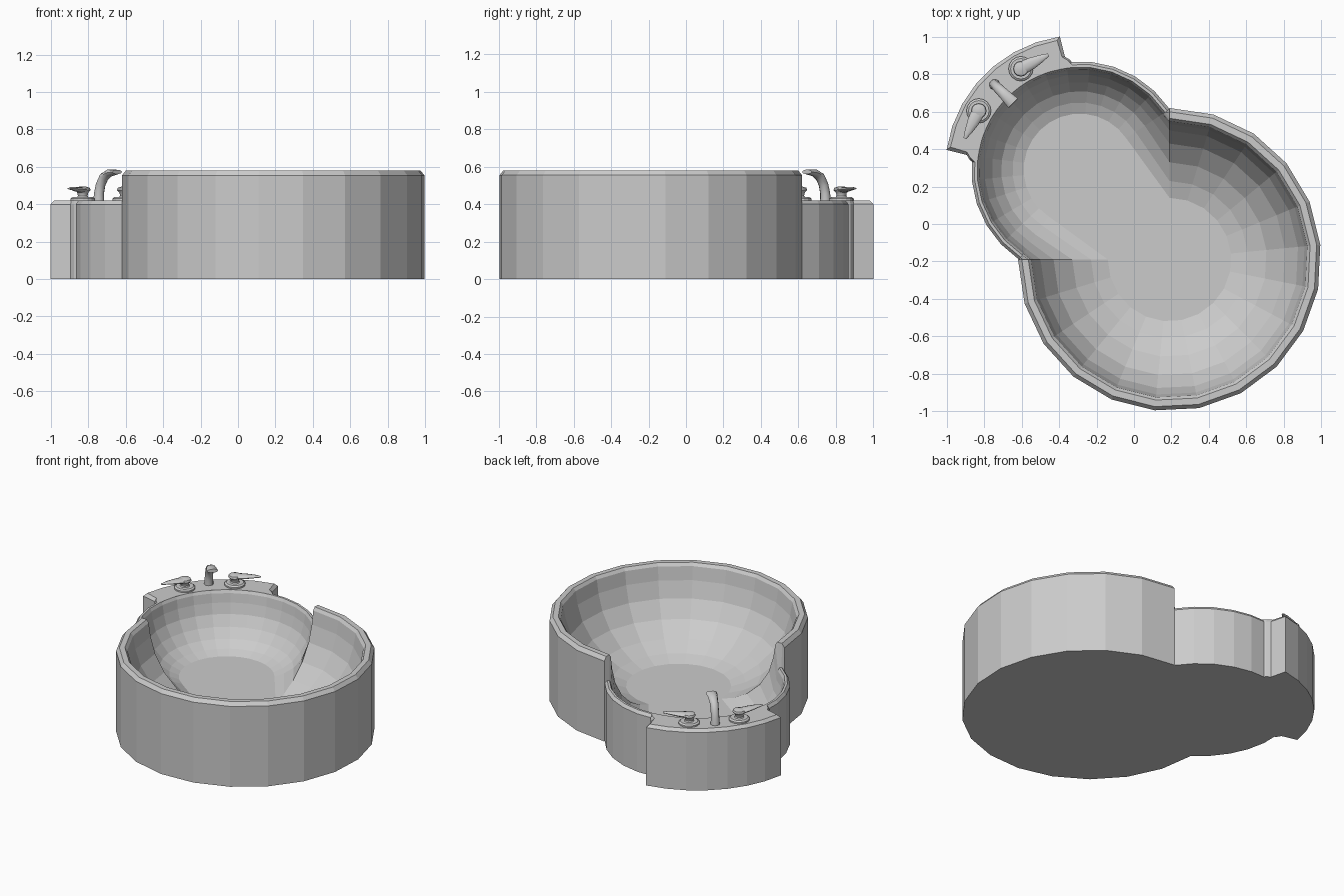
import bpy, bmesh
from math import sin, cos, radians, pi
from mathutils import Vector

if "Cube" in bpy.data.objects:
    bpy.data.objects.remove(bpy.data.objects["Cube"])


def loft(name, rings, smooth=False):
    """Skin a stack of closed rings and cap both ends."""
    bm = bmesh.new()
    vs = [[bm.verts.new(p) for p in r] for r in rings]
    n = len(vs[0])
    for a, b in zip(vs, vs[1:]):
        for i in range(n):
            j = (i + 1) % n
            bm.faces.new((a[i], a[j], b[j], b[i]))
    bm.faces.new(vs[0][::-1])
    bm.faces.new(vs[-1])
    bmesh.ops.recalc_face_normals(bm, faces=bm.faces)
    me = bpy.data.meshes.new(name)
    bm.to_mesh(me)
    bm.free()
    ob = bpy.data.objects.new(name, me)
    bpy.context.collection.objects.link(ob)
    if smooth:
        bpy.ops.object.select_all(action='DESELECT')
        ob.select_set(True)
        bpy.context.view_layer.objects.active = ob
        bpy.ops.object.shade_smooth_by_angle(angle=radians(40))
    return ob


def arc(c, r, a0, a1, n, z):
    return [Vector((c[0] + r * cos(radians(a0 + (a1 - a0) * i / n)),
                    c[1] + r * sin(radians(a0 + (a1 - a0) * i / n)), z))
            for i in range(n + 1)]


def disc(c, r, z, n=16):
    return arc(c, r, 0, 360 * (n - 1) / n, n - 1, z)


def tube(path, sizes, side, n=10):
    """Oval sections along a path; sizes are (half width, half height)."""
    rings = []
    for i, p in enumerate(path):
        t = (path[min(i + 1, len(path) - 1)] - path[max(i - 1, 0)]).normalized()
        up = side.cross(t)
        w, h = sizes[i]
        rings.append([p + side * w * cos(2 * pi * k / n) + up * h * sin(2 * pi * k / n)
                      for k in range(n)])
    return rings


BIG, SMALL = (0.19, -0.19), (-0.29, 0.29)

# Basin: tall 270 degree pool merged with a lower round pool
big_profile = [(.81, 0), (.81, .555), (.79, .58), (.755, .58), (.74, .56), (.725, .47),
               (.69, .36), (.62, .25), (.52, .16), (.42, .105), (.33, .075)]
small_profile = [(.58, 0), (.58, .40), (.565, .42), (.55, .42), (.54, .40), (.53, .34),
                 (.51, .27), (.47, .20), (.42, .14), (.36, .10), (.30, .075)]
loft("basin", [arc(BIG, R, -180, 90, 16, Z) + arc(SMALL, r, 34, 236, 16, z)
               for (R, Z), (r, z) in zip(big_profile, small_profile)])

# Tap deck behind the small pool
deck = []
for inset, z in ((0, 0), (0, .40), (.018, .42)):
    a = inset * 80
    deck.append(arc(SMALL, .72 - inset, 98.5 + a, 171.5 - a, 7, z)
                + arc(SMALL, .61, 172.5 - a, 172.5 - a, 0 + 1, z)[:1]
                + arc(SMALL, .59, 175 - a, 175 - a, 1, z)[:1]
                + arc(SMALL, .55, 177, 93, 7, z)
                + arc(SMALL, .59, 95 + a, 95 + a, 1, z)[:1]
                + arc(SMALL, .61, 97.5 + a, 97.5 + a, 1, z)[:1])
loft("tap_deck", deck)

# Spout curving over the small pool
inward = Vector((1, -1, 0)).normalized()
across = Vector((1, 1, 0)).normalized()
base = Vector((-.745, .745, 0))
spout_pts = [(0, .41), (.003, .46), (.015, .505), (.04, .545), (.08, .567), (.14, .573)]
spout_path = [base + inward * d + Vector((0, 0, z)) for d, z in spout_pts]
loft("spout", tube(spout_path, [(.03, .03), (.027, .027), (.026, .026), (.027, .025),
                                (.03, .02), (.036, .012)], across), True)

# Two lever handles mirrored across the diagonal
for name, c, d in (("right", (-.605, .83), Vector((.89, .45, 0))),
                   ("left", (-.83, .605), Vector((-.45, -.89, 0)))):
    d.normalize()
    loft(name + "_tap_base", [disc(c, r, z) for r, z in
                              ((.066, .415), (.066, .43), (.055, .438), (.04, .438))])
    loft(name + "_tap_stem", [disc(c, r, z, 12) for r, z in
                              ((.036, .43), (.026, .445), (.028, .46), (.042, .475),
                               (.038, .488), (.015, .495))], True)
    side = Vector((-d.y, d.x, 0))
    c3 = Vector((c[0], c[1], 0))
    path = [c3 + d * t + Vector((0, 0, z)) for t, z in
            ((-.025, .475), (.02, .478), (.07, .481), (.12, .484), (.165, .484))]
    loft(name + "_tap_lever", tube(path, [(.028, .01), (.036, .016), (.031, .013),
                                          (.021, .009), (.008, .004)], side), True)
